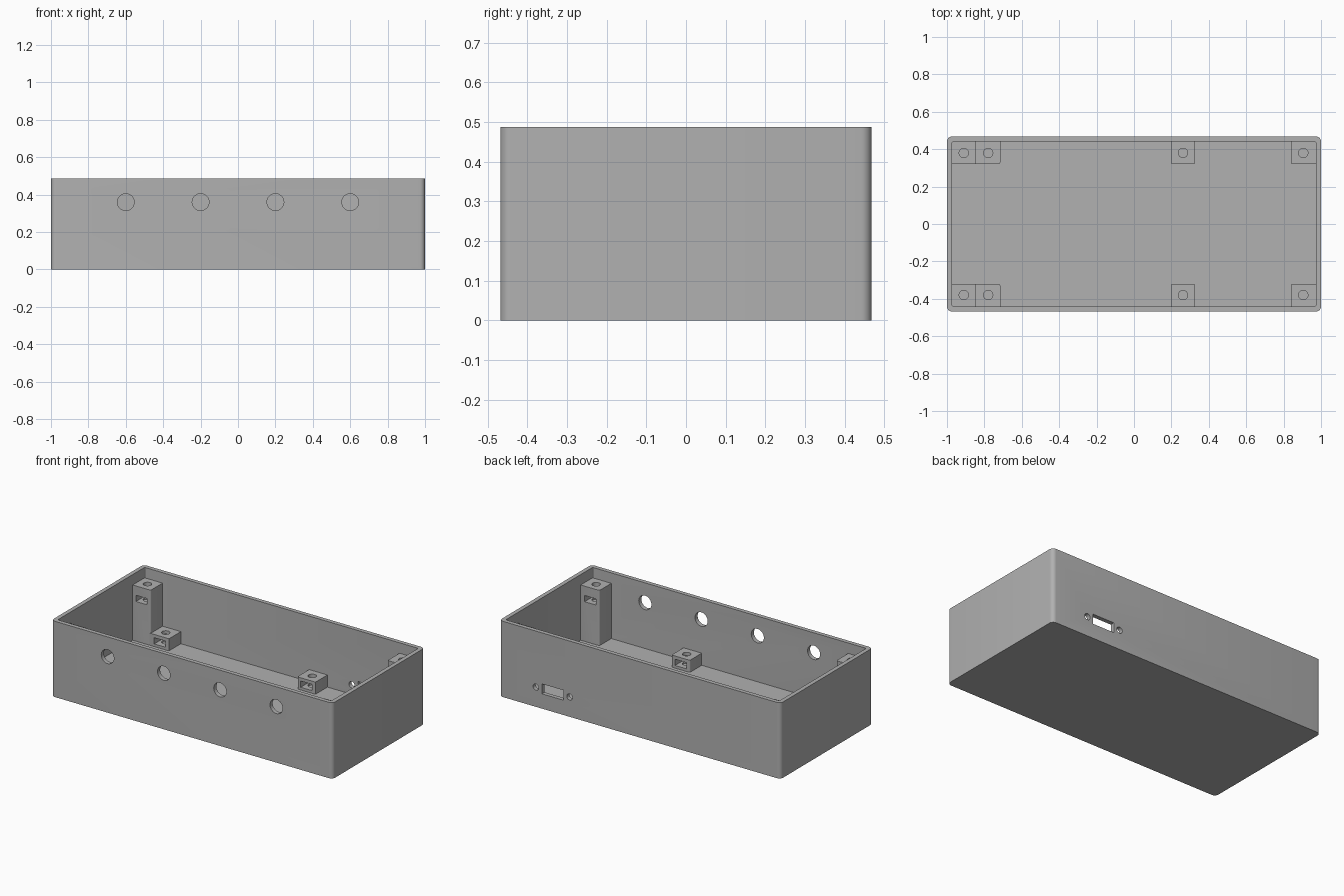
import bpy
import bmesh
import math
from mathutils import Matrix, Vector

if "Cube" in bpy.data.objects:
    bpy.data.objects.remove(bpy.data.objects["Cube"], do_unlink=True)

# One plain grey plastic
grey = bpy.data.materials.new("grey_plastic")
grey.use_nodes = True
grey.diffuse_color = (0.44, 0.44, 0.44, 1)
grey.node_tree.nodes["Principled BSDF"].inputs["Base Color"].default_value = (0.44, 0.44, 0.44, 1)


def finish(name, bm):
    mesh = bpy.data.meshes.new(name)
    bm.to_mesh(mesh)
    bm.free()
    mesh.materials.append(grey)
    obj = bpy.data.objects.new(name, mesh)
    bpy.context.collection.objects.link(obj)
    return obj


def block(name, low, high, radius=0, segments=6):
    """Box between two corners, with its upright edges rounded."""
    low, high = Vector(low), Vector(high)
    bm = bmesh.new()
    bmesh.ops.create_cube(bm, size=1)
    bmesh.ops.scale(bm, vec=high - low, verts=bm.verts)
    bmesh.ops.translate(bm, vec=(low + high) / 2, verts=bm.verts)
    if radius:
        upright = [e for e in bm.edges
                   if abs(e.verts[0].co.z - e.verts[1].co.z) > 0.01]
        bmesh.ops.bevel(bm, geom=upright, offset=radius, segments=segments,
                        profile=0.5, affect='EDGES')
    return finish(name, bm)


def rod(name, centre, radius, length, axis='Z'):
    bm = bmesh.new()
    bmesh.ops.create_cone(bm, cap_ends=True, segments=32, radius1=radius,
                          radius2=radius, depth=length)
    if axis == 'Y':
        bmesh.ops.rotate(bm, matrix=Matrix.Rotation(math.pi / 2, 3, 'X'), verts=bm.verts)
    bmesh.ops.translate(bm, vec=centre, verts=bm.verts)
    return finish(name, bm)


def cut(target, cutters):
    """Subtract each cutter in turn and discard it."""
    for cutter in cutters:
        cutter.hide_render = True
        mod = target.modifiers.new("cut", 'BOOLEAN')
        mod.operation = 'DIFFERENCE'
        mod.solver = 'EXACT'
        mod.object = cutter
        graph = bpy.context.evaluated_depsgraph_get()
        mesh = bpy.data.meshes.new_from_object(target.evaluated_get(graph))
        target.modifiers.clear()
        target.data = mesh
        bpy.data.objects.remove(cutter, do_unlink=True)


def smooth(obj):
    bpy.ops.object.select_all(action='DESELECT')
    obj.select_set(True)
    bpy.context.view_layer.objects.active = obj
    bpy.ops.object.shade_smooth_by_angle(angle=math.radians(30))


W, D, H = 1.0, 0.468, 0.487     # half width, half depth, height
WALL, FLOOR = 0.027, 0.065
IN_X, IN_Y = W - WALL, D - WALL

# Open tray
case = block("case", (-W, -D, 0), (W, D, H), 0.027)
cutters = [block("cavity", (-IN_X, -IN_Y, FLOOR), (IN_X, IN_Y, H + 0.1), 0.01, 3)]

# Row of round holes in the front wall
for x in (-0.6, -0.2, 0.2, 0.6):
    cutters.append(rod("front_hole", (x, -D, 0.36), 0.045, 0.12, 'Y'))

# Connector opening with a screw hole on each side, in the back wall
PORT_X, PORT_Z = 0.62, 0.127
cutters.append(block("port", (PORT_X - 0.077, D - 0.06, PORT_Z - 0.032),
                     (PORT_X + 0.077, D + 0.06, PORT_Z + 0.032)))
for side in (-1, 1):
    cutters.append(rod("port_screw", (PORT_X + side * 0.12, D, PORT_Z), 0.02, 0.12, 'Y'))
cut(case, cutters)
smooth(case)


def post(name, x0, x1, hole_x, side, top, slot_z):
    """Screw post against a long wall, with a nut slot in its inner face."""
    ys = sorted((side * 0.32, side * (IN_Y + 0.01)))
    obj = block(name, (x0, ys[0], FLOOR - 0.01), (x1, ys[1], top), 0.008, 3)
    slot_y = sorted((side * 0.30, side * 0.42))
    cut(obj, [
        rod("screw", (hole_x, side * 0.38, top), 0.025, (top - slot_z + 0.03) * 2),
        block("nut_slot", (hole_x - 0.04, slot_y[0], slot_z - 0.02),
              (hole_x + 0.04, slot_y[1], slot_z + 0.02)),
    ])
    smooth(obj)


# Tall corner posts for the lid, short posts for the board
for side, label in ((-1, "front"), (1, "back")):
    post(label + "_right_lid_post", -IN_X - 0.01, -0.845, -0.91, side, 0.42, 0.34)
    post(label + "_left_lid_post", 0.84, IN_X + 0.01, 0.905, side, 0.42, 0.34)
    post(label + "_right_board_post", -0.86, -0.715, -0.78, side, 0.143, 0.102)
    post(label + "_left_board_post", 0.197, 0.327, 0.262, side, 0.143, 0.102)
